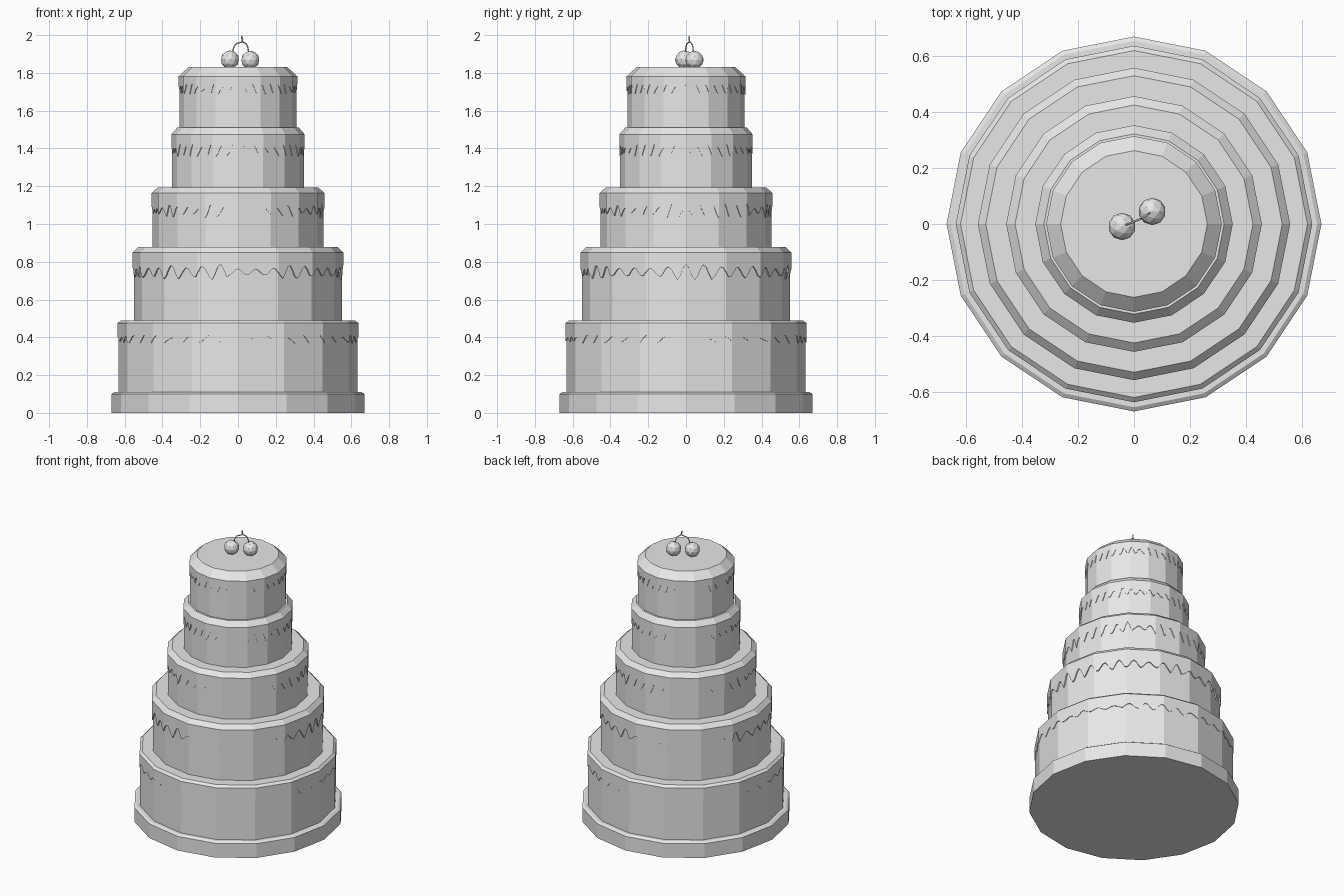
import bpy, bmesh, math, random
from mathutils import Vector

random.seed(4)
SIDES = 16
STEPS = 14  # icing samples along each side

cube = bpy.data.objects.get("Cube")
if cube:
    bpy.data.objects.remove(cube, do_unlink=True)

grey = bpy.data.materials.new("plain_grey")
grey.use_nodes = True
grey.diffuse_color = (0.8, 0.8, 0.8, 1)
grey.node_tree.nodes["Principled BSDF"].inputs["Base Color"].default_value = (0.8, 0.8, 0.8, 1)


def finish(name, bm):
    bmesh.ops.recalc_face_normals(bm, faces=bm.faces)
    mesh = bpy.data.meshes.new(name)
    bm.to_mesh(mesh)
    bm.free()
    mesh.materials.append(grey)
    obj = bpy.data.objects.new(name, mesh)
    bpy.context.collection.objects.link(obj)
    return obj


def bridge(bm, low, high):
    n = len(low)
    for i in range(n):
        j = (i + 1) % n
        bm.faces.new((low[i], low[j], high[j], high[i]))


def corner(i):
    a = 2 * math.pi * i / SIDES
    return Vector((math.cos(a), math.sin(a), 0))


def lathe(name, profile):
    """Closed solid with flat sides from (radius, height) pairs."""
    bm = bmesh.new()
    rings = [[bm.verts.new(corner(i) * r + Vector((0, 0, z))) for i in range(SIDES)]
             for r, z in profile]
    for low, high in zip(rings, rings[1:]):
        bridge(bm, low, high)
    bm.faces.new(rings[0])
    bm.faces.new(rings[-1])
    return finish(name, bm)


def icing(name, radius, body_radius, edge_z, top_radius, top_z, drip_z, depth, drips):
    """Coating with a bevelled rim and a wavy dripping lower edge."""
    bm = bmesh.new()
    n = SIDES * STEPS
    lengths = [random.uniform(0.3, 1) for _ in range(drips)]
    inner, outer, rim = [], [], []
    for k in range(n):
        side, t = divmod(k, STEPS)
        d = corner(side).lerp(corner(side + 1), t / STEPS)
        u = k / n * drips
        wave = math.cos(2 * math.pi * u)
        z = drip_z + depth * wave * lengths[int(u + 0.5) % drips]
        inner.append(bm.verts.new(d * (body_radius - 0.002) + Vector((0, 0, z))))
        outer.append(bm.verts.new(d * radius + Vector((0, 0, z))))
        rim.append(bm.verts.new(d * radius + Vector((0, 0, edge_z))))
    top = [bm.verts.new(v.co * (top_radius / radius)) for v in rim]
    for v in top:
        v.co.z = top_z
    for low, high in ((inner, outer), (outer, rim), (rim, top)):
        bridge(bm, low, high)
    bm.faces.new(top)
    return finish(name, bm)


# Base board
lathe("base_board", [(0.67, 0), (0.67, 0.1), (0.655, 0.11)])

# Tiers: bottom, radius, icing thickness, rim height, top radius, top height,
# drip height, drip depth, drip count
tiers = [
    (0.10, 0.637, 0.004, 0.475, 0.62, 0.49, 0.39, 0.025, 38),
    (0.48, 0.558, 0.008, 0.848, 0.53, 0.877, 0.745, 0.045, 36),
    (0.86, 0.457, 0.005, 1.165, 0.425, 1.193, 1.07, 0.04, 40),
    (1.18, 0.353, 0.004, 1.475, 0.322, 1.51, 1.39, 0.035, 38),
    (1.50, 0.314, 0.004, 1.782, 0.262, 1.83, 1.715, 0.03, 38),
]
for i, (bottom, r, thick, rim_z, top_r, top_z, drip_z, depth, drips) in enumerate(tiers, 1):
    body = r - thick
    lathe(f"cake_tier_{i}", [(body, bottom), (body, rim_z - 0.005)])
    icing(f"icing_{i}", r, body, rim_z, top_r, top_z, drip_z, depth, drips)


# Cherries with joined stems
def stem(name, points):
    curve = bpy.data.curves.new(name, "CURVE")
    curve.dimensions = "3D"
    curve.bevel_depth = 0.0035
    curve.bevel_resolution = 1
    curve.use_fill_caps = True
    curve.resolution_u = 4
    spline = curve.splines.new("BEZIER")
    spline.bezier_points.add(len(points) - 1)
    for p, co in zip(spline.bezier_points, points):
        p.co = co
        p.handle_left_type = p.handle_right_type = "AUTO"
    curve.materials.append(grey)
    bpy.context.collection.objects.link(bpy.data.objects.new(name, curve))


tip = Vector((0.02, 0.016, 1.995))
joint = Vector((0.023, 0.018, 1.97))
cherries = {"right": Vector((-0.043, -0.009, 1.87)), "left": Vector((0.065, 0.045, 1.868))}
for side, centre in cherries.items():
    bm = bmesh.new()
    bmesh.ops.create_icosphere(bm, subdivisions=2, radius=0.049)
    bmesh.ops.translate(bm, verts=bm.verts, vec=centre)
    finish(f"cherry_{side}", bm)
    root = centre.lerp(Vector((joint.x, joint.y, centre.z)), 0.2) + Vector((0, 0, 0.04))
    middle = root.lerp(joint, 0.3) + Vector((0, 0, 0.022))
    stem(f"stem_{side}", [root, middle, joint, tip])
